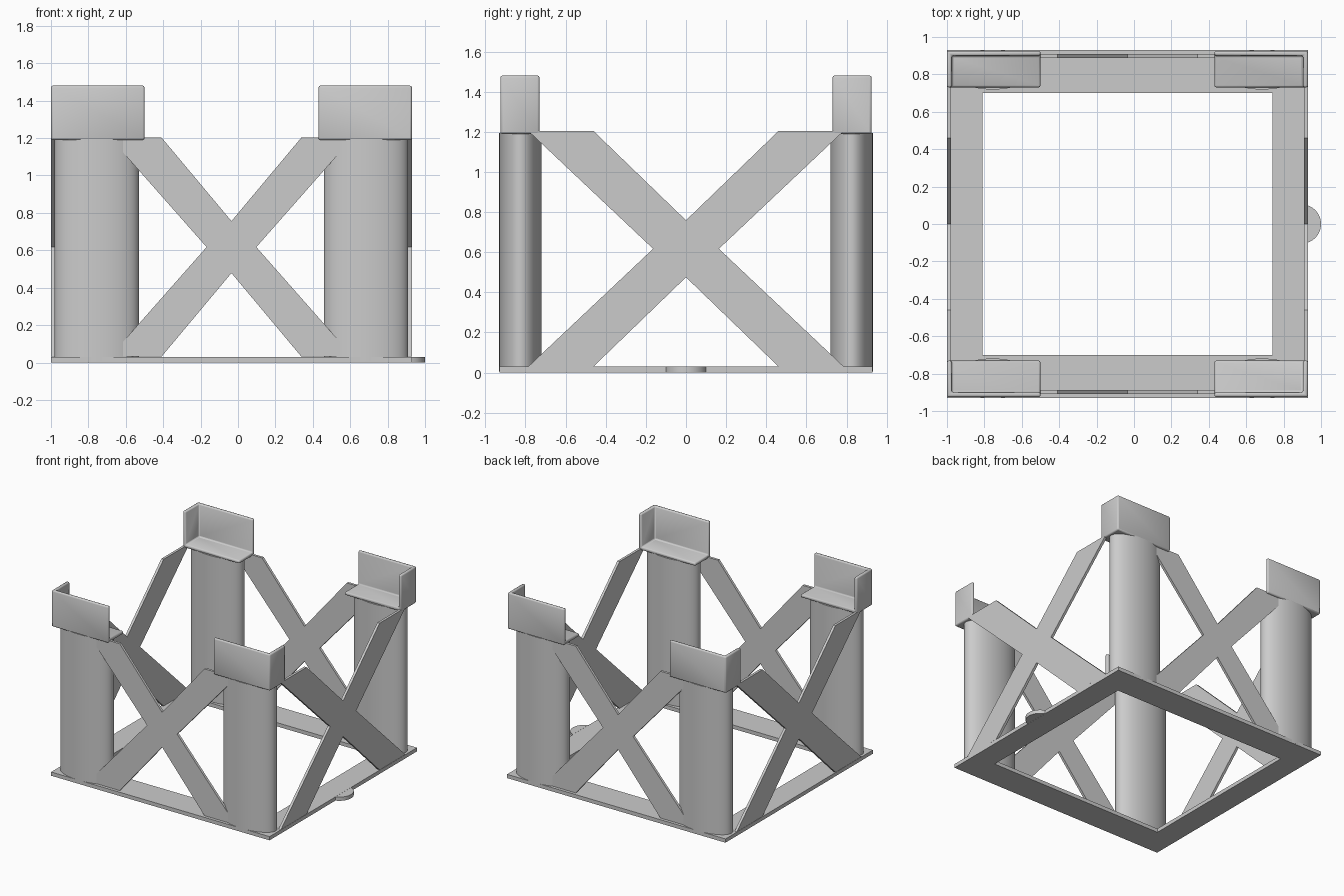
import bpy, bmesh
from math import cos, sin, pi, radians
from mathutils import Matrix, Vector

if "Cube" in bpy.data.objects:
    bpy.data.objects.remove(bpy.data.objects["Cube"], do_unlink=True)

CX = -0.035          # centre of the square stand
BASE_T = 0.03        # base plate thickness

grey = bpy.data.materials.new("plain grey")
grey.use_nodes = True
grey.diffuse_color = (0.6, 0.6, 0.6, 1)
grey.node_tree.nodes["Principled BSDF"].inputs["Base Color"].default_value = (0.6, 0.6, 0.6, 1)


def finish(name, bm, smooth=False):
    """Turn a bmesh into a named grey object."""
    mesh = bpy.data.meshes.new(name)
    bm.to_mesh(mesh)
    bm.free()
    mesh.materials.append(grey)
    obj = bpy.data.objects.new(name, mesh)
    bpy.context.collection.objects.link(obj)
    if smooth:
        bpy.ops.object.select_all(action='DESELECT')
        obj.select_set(True)
        bpy.context.view_layer.objects.active = obj
        bpy.ops.object.shade_smooth_by_angle(angle=radians(40))
    return obj


def prism(name, points, depth, smooth=False):
    """Extrude a closed 3D outline along the depth vector."""
    bm = bmesh.new()
    face = bm.faces.new([bm.verts.new(p) for p in points])
    ext = bmesh.ops.extrude_face_region(bm, geom=[face])["geom"]
    bmesh.ops.translate(bm, vec=Vector(depth),
                        verts=[g for g in ext if isinstance(g, bmesh.types.BMVert)])
    bmesh.ops.recalc_face_normals(bm, faces=bm.faces[:])
    return finish(name, bm, smooth)


# Open square base plate
bm = bmesh.new()
signs = [(-1, -1), (1, -1), (1, 1), (-1, 1)]
outer = [bm.verts.new((CX + 0.965 * x, 0.93 * y, 0)) for x, y in signs]
inner = [bm.verts.new((CX + 0.775 * x, 0.70 * y, 0)) for x, y in signs]
ring = [bm.faces.new((outer[i], outer[(i + 1) % 4], inner[(i + 1) % 4], inner[i]))
        for i in range(4)]
ext = bmesh.ops.extrude_face_region(bm, geom=ring)["geom"]
bmesh.ops.translate(bm, vec=(0, 0, BASE_T),
                    verts=[g for g in ext if isinstance(g, bmesh.types.BMVert)])
bmesh.ops.recalc_face_normals(bm, faces=bm.faces[:])
finish("base_frame", bm)

# Rounded tab on the left edge of the base
arc = [radians(-70 + 140 * i / 24) for i in range(25)]
prism("base_tab", [(0.895 + 0.105 * cos(a), 0.105 * sin(a), 0) for a in arc],
      (0, 0, BASE_T), smooth=True)


def leg(name, sx, sy):
    """Elliptical column."""
    pts = [(CX + sx * 0.72 + 0.225 * cos(2 * pi * i / 64),
            sy * 0.825 + 0.106 * sin(2 * pi * i / 64), 0.005) for i in range(64)]
    prism(name, pts, (0, 0, 1.19), smooth=True)


def corner_cap(name, sx, sy):
    """Corner bracket: floor with two outer walls."""
    bm = bmesh.new()
    bmesh.ops.create_cube(bm, size=1, matrix=Matrix.Translation(
        (CX + sx * 0.715, sy * 0.828, 1.335)) @ Matrix.Diagonal((0.5, 0.195, 0.29, 1)))
    bm.normal_update()
    opened = [f for f in bm.faces
              if f.normal.z > 0.5 or f.normal.x * sx < -0.5 or f.normal.y * sy < -0.5]
    bmesh.ops.delete(bm, geom=opened, context='FACES')
    obj = finish(name, bm, smooth=True)
    solid = obj.modifiers.new("thickness", 'SOLIDIFY')
    solid.thickness, solid.offset, solid.use_even_offset = 0.026, -1, True
    bevel = obj.modifiers.new("soft edges", 'BEVEL')
    bevel.width, bevel.segments = 0.01, 2
    # keep the smoothing step last
    for i, m in enumerate(obj.modifiers):
        if m.type == 'NODES':
            obj.modifiers.move(i, len(obj.modifiers) - 1)
            break


for side, sx in (("right", -1), ("left", 1)):
    for end, sy in (("front", -1), ("back", 1)):
        leg(f"{end}_{side}_leg", sx, sy)
        corner_cap(f"{end}_{side}_cap", sx, sy)


def cross_outline(inner_end, outer_end, notch_w, notch_h):
    """Outline of an X-shaped brace as (across, height) pairs."""
    h, mid = 0.586, 0.617
    half = [(0, notch_h), (inner_end, h), (outer_end, h),
            (notch_w, 0), (outer_end, -h), (inner_end, -h)]
    pts = half + [(-u, -v) for u, v in half]
    return [(u, mid + v) for u, v in pts]


# Cross braces on all four sides
T = 0.02
front_x = cross_outline(0.374, 0.65, 0.133, 0.139)
side_x = cross_outline(0.46, 0.785, 0.164, 0.142)
for name, s in (("front", -1), ("back", 1)):
    prism(f"{name}_cross_brace", [(CX + u, s * 0.898 - T / 2, z) for u, z in front_x], (0, T, 0))
for name, s in (("right", -1), ("left", 1)):
    prism(f"{name}_cross_brace", [(CX + s * 0.954 - T / 2, u, z) for u, z in side_x], (T, 0, 0))
